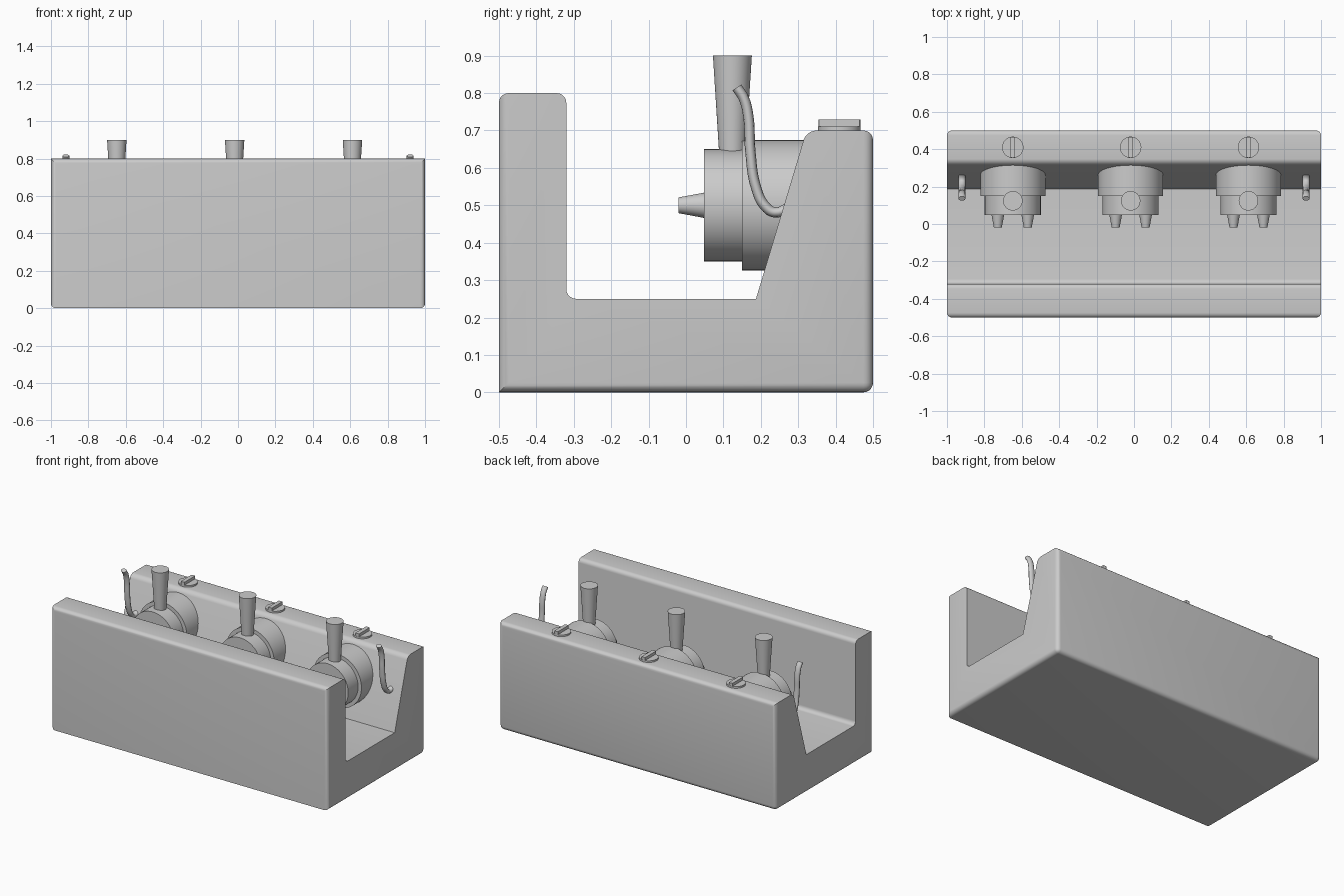
import bpy, bmesh, math
from mathutils import Vector

if "Cube" in bpy.data.objects:
    bpy.data.objects.remove(bpy.data.objects["Cube"])


def finish(name, bm, angle=35):
    bmesh.ops.recalc_face_normals(bm, faces=bm.faces)
    mesh = bpy.data.meshes.new(name)
    bm.to_mesh(mesh)
    bm.free()
    obj = bpy.data.objects.new(name, mesh)
    bpy.context.collection.objects.link(obj)
    bpy.ops.object.select_all(action='DESELECT')
    obj.select_set(True)
    bpy.context.view_layer.objects.active = obj
    bpy.ops.object.shade_smooth_by_angle(angle=math.radians(angle))
    return obj


def cone(name, a, b, r1, r2, sides=48):
    """Tapered cylinder from point a to point b."""
    a, b = Vector(a), Vector(b)
    bm = bmesh.new()
    bmesh.ops.create_cone(bm, cap_ends=True, segments=sides, radius1=r1,
                          radius2=r2, depth=(b - a).length)
    obj = finish(name, bm)
    obj.rotation_euler = (b - a).to_track_quat('Z', 'Y').to_euler()
    obj.location = (a + b) / 2
    return obj


# Body: extruded side profile with rounded edges
profile = [(-0.5, 0), (0.5, 0), (0.5, 0.7), (0.322, 0.7),
           (0.187, 0.25), (-0.32, 0.25), (-0.32, 0.8), (-0.5, 0.8)]
bm = bmesh.new()
left = [bm.verts.new((-1, y, z)) for y, z in profile]
right = [bm.verts.new((1, y, z)) for y, z in profile]
n = len(profile)
bm.faces.new(left)
bm.faces.new(right)
for i in range(n):
    j = (i + 1) % n
    bm.faces.new((left[i], left[j], right[j], right[i]))
rounded = []
for i in range(n):
    if i not in (0, 4):                       # lengthwise edges
        rounded.append(bm.edges.get((left[i], right[i])))
for side in (left, right):                    # bottom, back and front end edges
    for i, j in ((0, 1), (1, 2), (7, 0)):
        rounded.append(bm.edges.get((side[i], side[j])))
bmesh.ops.recalc_face_normals(bm, faces=bm.faces)
bmesh.ops.bevel(bm, geom=rounded, offset=0.026, segments=5, profile=0.5,
                affect='EDGES', clamp_overlap=True)
finish("machine_body", bm)

# Three brewing groups with handle, spouts and a knob above
for k, x in enumerate((-0.648, -0.018, 0.612), 1):
    cone(f"group_collar_{k}", (x, 0.36, 0.5), (x, 0.15, 0.5), 0.174, 0.174, 64)
    cone(f"group_head_{k}", (x, 0.16, 0.5), (x, 0.048, 0.5), 0.15, 0.15, 64)
    cone(f"group_handle_{k}", (x, 0.124, 0.6), (x, 0.124, 0.9), 0.033, 0.052)
    for s in (-1, 1):
        cone(f"spout_{k}_{'left' if s < 0 else 'right'}",
             (x + s * 0.08, 0.055, 0.5), (x + s * 0.08, -0.02, 0.5), 0.035, 0.021, 32)
    cone(f"knob_base_{k}", (x, 0.41, 0.69), (x, 0.41, 0.711), 0.057, 0.057)
    # Knob grip: bar with rounded ends following the base
    bm = bmesh.new()
    r, w = 0.056, 0.013
    t0 = math.asin(w / r)
    arc = [math.pi / 2 + t0 * (i / 2 - 1) for i in range(5)]
    ring = [bm.verts.new((r * math.cos(t), r * math.sin(t), 0))
            for t in arc + [t + math.pi for t in arc]]
    face = bm.faces.new(ring)
    top = bmesh.ops.extrude_face_region(bm, geom=[face])
    bmesh.ops.translate(bm, vec=(0, 0, 0.022),
                        verts=[v for v in top['geom'] if isinstance(v, bmesh.types.BMVert)])
    bm.faces.new(ring) if not bm.faces.get(ring) else None
    finish(f"knob_grip_{k}", bm).location = (x, 0.41, 0.708)

# Curved steam wands at both ends
path = [(0.136, 0.815), (0.155, 0.785), (0.167, 0.735), (0.172, 0.645),
        (0.188, 0.545), (0.212, 0.497), (0.238, 0.481), (0.285, 0.50)]
for s in (-1, 1):
    curve = bpy.data.curves.new("steam_wand", 'CURVE')
    curve.dimensions = '3D'
    curve.bevel_depth = 0.0138
    curve.bevel_resolution = 4
    curve.resolution_u = 6
    curve.use_fill_caps = True
    sp = curve.splines.new('BEZIER')
    sp.bezier_points.add(len(path) - 1)
    for p, (y, z) in zip(sp.bezier_points, path):
        p.co = (0, y, z)
        p.handle_left_type = p.handle_right_type = 'AUTO'
    wand = bpy.data.objects.new("steam_wand_" + ("left" if s < 0 else "right"), curve)
    bpy.context.collection.objects.link(wand)
    wand.location.x = s * 0.92
    wand.scale.x = 1.35
